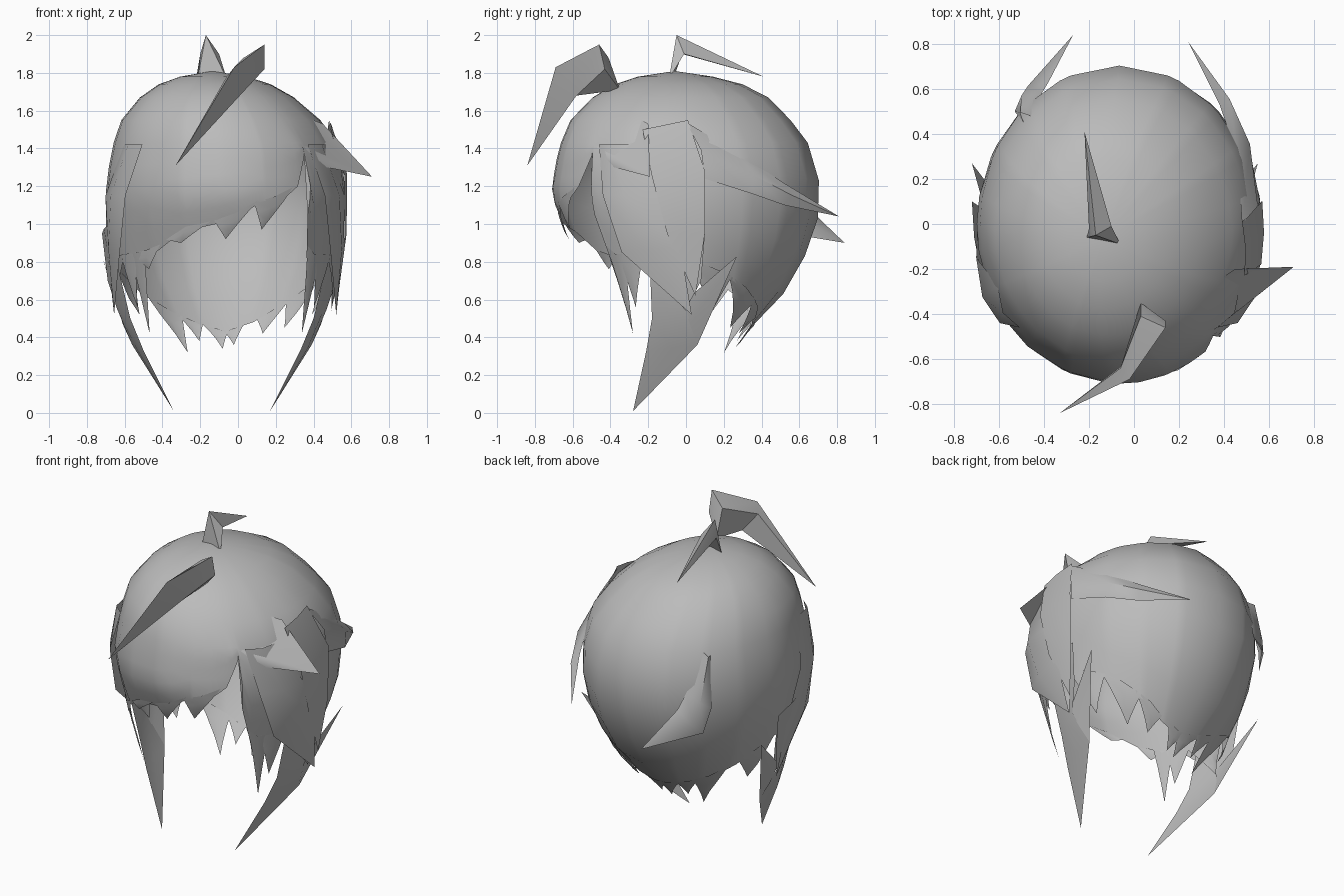
import bpy, bmesh, math
from mathutils import Vector

if "Cube" in bpy.data.objects:
    bpy.data.objects.remove(bpy.data.objects["Cube"])

mat = bpy.data.materials.new("hair grey")
mat.diffuse_color = (0.5, 0.5, 0.5, 1)
mat.use_nodes = True
mat.node_tree.nodes["Principled BSDF"].inputs["Base Color"].default_value = mat.diffuse_color
AXIS = -0.085  # mirror line of the long locks


def make(name, verts, faces, angle=50, closed=False):
    me = bpy.data.meshes.new(name)
    me.from_pydata([tuple(v) for v in verts], [], faces)
    if closed:
        bm = bmesh.new()
        bm.from_mesh(me)
        bmesh.ops.recalc_face_normals(bm, faces=bm.faces)
        bm.to_mesh(me)
        bm.free()
    me.materials.append(mat)
    ob = bpy.data.objects.new(name, me)
    bpy.context.collection.objects.link(ob)
    bpy.ops.object.select_all(action='DESELECT')
    ob.select_set(True)
    bpy.context.view_layer.objects.active = ob
    bpy.ops.object.shade_smooth_by_angle(angle=math.radians(angle))
    return ob


def lerp(table, x):
    for (a, fa), (b, fb) in zip(table, table[1:]):
        if x <= b:
            return fa + (fb - fa) * max(0, x - a) / (b - a)
    return table[-1][1]


# scalp outline by height, at the nape and at the sides/front
NAPE = [(.3, .3), (.42, .44), (.6, .7), (.8, .87), (1, .98), (1.2, 1), (1.4, .94),
        (1.55, .81), (1.67, .67), (1.74, .49), (1.78, .28), (1.81, 0)]
SIDE = [(.3, .8), (.6, .88), (.8, .94), (1, .98), (1.2, 1), (1.4, .95), (1.55, .83),
        (1.67, .64), (1.74, .46), (1.78, .28), (1.81, 0)]
# lower edge of the cap: angle from the front towards +x, height
EDGE = [(-180, .43), (-155, .47), (-135, .54), (-115, .64), (-90, .8), (-66, .82), (-52, .83),
        (-40, .86), (-24, .96), (-5, 1.0), (8, 1.05), (18, 1.12), (29, 1.13), (37, 1.2), (43, 1.36),
        (45, 1.05), (50, .82), (66, .82), (90, .8), (115, .7), (135, .58), (155, .48), (180, .43)]


def edge(d):
    return lerp(EDGE, (d + 180) % 360 - 180)


def surf(deg, z, out=0.0):
    a = math.radians(deg)
    c = math.cos(a)
    back = max(0, -c) ** 0.5
    s = lerp(SIDE, z) * (1 - back) + lerp(NAPE, z) * back
    if c > 0:
        s -= .5 * c * c * max(0, 1.13 - z)
    top = max(0, (z - 1.4) / .41)
    return Vector((-.065 - .07 * top + (.635 * s + out) * math.sin(a),
                   -.06 * top - (.71 * s + out) * c, z))


# main cap, open at the face
cols = sorted({e[0] for e in EDGE[:-1]} | set(range(-180, 180, 20)))
upper = [1.78, 1.74, 1.67, 1.55]
verts, faces = [surf(0, 1.81)], []
rows = len(upper) + 6
for d in cols:
    e = edge(d)
    zs = upper + [1.43 + (e - 1.43) * i / 5 for i in range(6)]
    verts += [surf(d, z) for z in zs]
n = len(cols)
for i in range(n):
    a, b = 1 + i * rows, 1 + (i + 1) % n * rows
    faces.append((0, a, b))
    faces += [(a + k, a + k + 1, b + k + 1, b + k) for k in range(rows - 1)]
make("hair_cap", verts, faces)


def spike(name, d1, d2, dt, zt, rise=.02):
    """Pointed strand growing out of the cap edge towards a tip."""
    v, f = [], []
    mid = (d1 + d2) / 2
    for t in (0, .35, .7):
        for d in (d1, mid, d2):
            zr = edge(d) + rise
            v.append(surf(d + (dt - d) * t, zr + (zt - zr) * t, .012 * t + (.006 if d == mid else 0)))
    v.append(surf(dt, zt, .01))
    for r in (0, 3):
        f += [(r, r + 3, r + 4, r + 1), (r + 1, r + 4, r + 5, r + 2)]
    make(name, v, f + [(6, 9, 7), (7, 9, 8)])


# fringe tips, swept towards -x
for d1, d2, dt, zt in [(-58, -38, -48, .76), (-34, -8, -25, .9), (-6, 16, 0, .92), (14, 34, 19, .97)]:
    spike("fringe_tip", d1, d2, dt, zt)
# side tips, both sides
for s in (-1, 1):
    for d1, d2, dt, zt in [(49, 60, 58, .42), (56, 70, 63, .56), (66, 92, 90, .54), (92, 114, 104, .52)]:
        spike("side_tip", s * d1, s * d2, s * dt, zt)
# nape tips
for d1, d2, dt, zt in [(112, 136, 124, .45), (132, 154, 142, .42), (162, 186, 170, .36),
                       (176, 204, 184, .34), (200, 222, 210, .38), (216, 240, 228, .32)]:
    spike("nape_tip", d1, d2, dt, zt)


def strand(name, pairs, tip, ridge=(0, 0, 0), mirror=None):
    """Pointed sheet from pairs of edge points, with a raised middle line."""
    v, f = [], []
    for p, q in pairs:
        p, q = Vector(p), Vector(q)
        v += [p, (p + q) / 2 + Vector(ridge), q]
    v.append(Vector(tip))
    for r in range(0, 3 * len(pairs) - 3, 3):
        f += [(r, r + 3, r + 4, r + 1), (r + 1, r + 4, r + 5, r + 2)]
    r, t = 3 * len(pairs) - 3, len(v) - 1
    f += [(r, t, r + 1), (r + 1, t, r + 2)]
    make(name, v, f)
    if mirror is not None:
        make(name + "_left", [(2 * mirror - p.x, p.y, p.z) for p in v], [g[::-1] for g in f])


# long locks beside the face, with a backward branch
strand("long_lock", [((.51, -.22, 1.0), (.55, .1, .95)), ((.46, -.19, .75), (.52, .08, .7)),
                     ((.4, -.18, .5), (.47, .0, .55)), ((.33, -.21, .33), (.39, .06, .36))],
       (.17, -.28, .01), (.01, 0, 0), AXIS)
strand("lock_branch", [((.47, -.02, .58), (.39, .06, .36))], (.55, .27, .83), (.01, 0, 0), AXIS)
strand("temple_lock", [((.37, -.46, 1.42), (.47, -.27, 1.42)), ((.46, -.44, 1.15), (.565, -.15, 1.15)),
                       ((.49, -.34, .85), (.56, -.03, .88))], (.52, .03, .52), (.025, -.03, 0), -.068)
# standing layer on the right side
strand("side_layer", [((.49, -.23, 1.5), (.48, .01, 1.55)), ((.565, -.18, 1.25), (.57, .1, 1.28)),
                      ((.565, -.1, .95), (.565, .1, .95))], (.53, .05, .62), (.01, 0, 0))
# flicks at the back
strand("flick_right", [((.48, .0, 1.54), (.56, .1, 1.24)), ((.46, .3, 1.36), (.51, .35, 1.16)),
                       ((.38, .53, 1.21), (.41, .52, 1.1))], (.24, .81, 1.04), (.03, .03, 0))
strand("flick_left", [((-.46, .48, 1.43), (-.49, .45, 1.41)), ((-.41, .58, 1.2), (-.53, .5, 1.1)),
                      ((-.38, .63, 1.1), (-.5, .54, .95))], (-.27, .84, .9), (-.03, .03, 0))
# outward flap where the fringe ends on the right
make("fringe_flap", [(.22, -.35, 1.62), (.33, -.49, 1.42), (.47, -.38, 1.3), (.45, -.2, 1.53),
                     (.71, -.19, 1.25)],
     [(0, 1, 4), (0, 4, 3), (1, 2, 4), (2, 3, 4)], 60)
# bent tuft falling over the forehead
make("front_tuft", [(.03, -.35, 1.71), (.03, -.41, 1.88), (.14, -.46, 1.95), (.14, -.43, 1.82),
                    (-.06, -.64, 1.78), (-.02, -.69, 1.83), (.01, -.58, 1.68), (-.33, -.84, 1.31)],
     [(0, 1, 2), (0, 2, 3), (0, 3, 6), (0, 6, 4, 1), (1, 4, 5, 2), (2, 5, 6, 3),
      (4, 7, 5), (5, 7, 6), (6, 7, 4)], 30, True)
# crown tuft pointing back
make("crown_tuft", [(-.06, -.09, 1.77), (-.21, -.06, 1.79), (-.17, -.05, 2.0), (-.1, -.01, 1.9),
                    (-.2, -.02, 1.9), (-.22, .41, 1.78)],
     [(0, 2, 1), (0, 3, 2), (1, 2, 4), (0, 1, 4, 3), (2, 3, 5), (2, 5, 4), (3, 4, 5)], 30, True)
